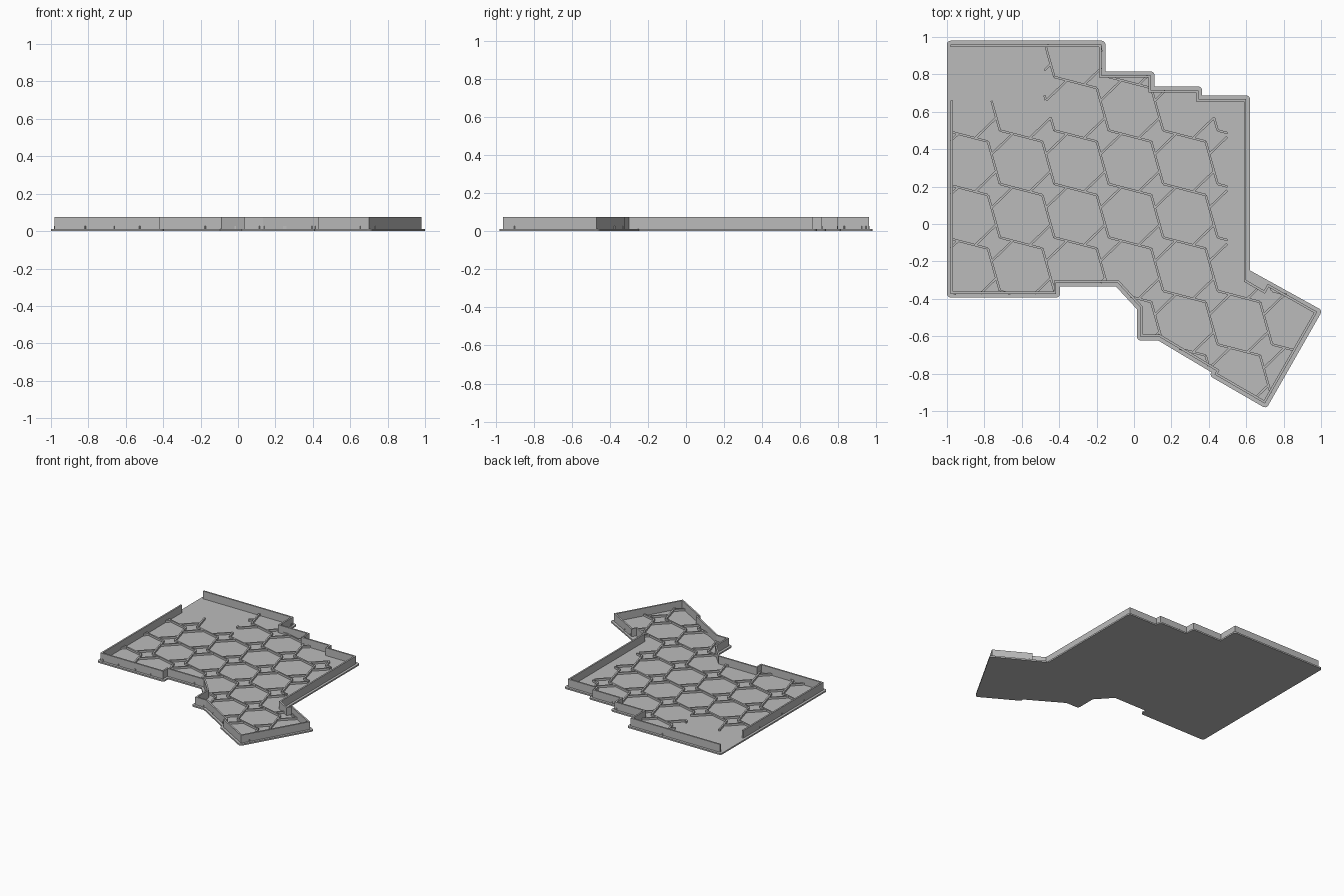
import bpy
import bmesh
import math
from mathutils import Vector

if "Cube" in bpy.data.objects:
    bpy.data.objects.remove(bpy.data.objects["Cube"], do_unlink=True)

BASE_TOP, WALL_TOP, RIDGE_TOP = 0.012, 0.075, 0.028
LIP, WALL, RIDGE = 0.02, 0.013, 0.012

grey = bpy.data.materials.new("plain_grey")
grey.use_nodes = True
grey.diffuse_color = (0.5, 0.5, 0.5, 1)
grey.node_tree.nodes["Principled BSDF"].inputs["Base Color"].default_value = (0.5, 0.5, 0.5, 1)


def finish(bm, name):
    bmesh.ops.recalc_face_normals(bm, faces=bm.faces)
    mesh = bpy.data.meshes.new(name)
    bm.to_mesh(mesh)
    bm.free()
    mesh.materials.append(grey)
    obj = bpy.data.objects.new(name, mesh)
    bpy.context.collection.objects.link(obj)
    return obj


def prism(bm, points, low, high):
    face = bm.faces.new([bm.verts.new((p[0], p[1], low)) for p in points])
    top = bmesh.ops.extrude_face_region(bm, geom=[face])["geom"]
    bmesh.ops.translate(bm, vec=(0, 0, high - low),
                        verts=[v for v in top if isinstance(v, bmesh.types.BMVert)])


def normal(a, b):
    d = (b - a).normalized()
    return Vector((-d.y, d.x))


def rounded_offset(points, dist, steps=5):
    """Grow a clockwise outline, with arcs on its convex corners."""
    out = []
    for i, p in enumerate(points):
        n1 = normal(points[i - 1], p)
        n2 = normal(p, points[(i + 1) % len(points)])
        if n1.x * n2.y - n1.y * n2.x < 0:
            a = math.atan2(n1.y, n1.x)
            turn = n1.angle(n2)
            for k in range(steps + 1):
                t = a - turn * k / steps
                out.append(p + Vector((math.cos(t), math.sin(t))) * dist)
        else:
            out.append(p + (n1 + n2) * dist / (1 + n1.dot(n2)))
    return out


# Outline of the wall, clockwise from the back corner
outline = [Vector(p) for p in (
    (-.98, .96), (-.173, .96), (-.173, .795), (.09, .795), (.09, .715),
    (.344, .715), (.344, .667), (.60, .667), (.60, -.30), (.695, -.355),
    (.715, -.32), (.98, -.47), (.70, -.96), (.43, -.804), (.44, -.785),
    (.135, -.603), (.036, -.603), (.036, -.448), (-.088, -.314),
    (-.416, -.314), (-.416, -.373), (-.98, -.373))]

# Base plate: the outline without the wall's small jog, grown by a lip
bm = bmesh.new()
plate = outline[:8] + [Vector((.60, -.26))] + outline[11:]
prism(bm, rounded_offset(plate, LIP), 0, BASE_TOP)
finish(bm, "base_plate")

# Thin wall, left open beside the back corner
path = outline + [Vector((-.98, .66))]
inner = []
for i, p in enumerate(path):
    n1 = normal(path[max(i - 1, 0)], path[max(i, 1)])
    n2 = normal(path[min(i, len(path) - 2)], path[min(i + 1, len(path) - 1)])
    inner.append(p - (n1 + n2) * WALL / (1 + n1.dot(n2)))
bm = bmesh.new()
prism(bm, path + inner[::-1], BASE_TOP, WALL_TOP)
finish(bm, "perimeter_wall")


# Ridges forming a pattern of hexagons
def inside(p):
    hit = False
    for i, b in enumerate(outline):
        a = outline[i - 1]
        if (a.y > p.y) != (b.y > p.y) and p.x < a.x + (p.y - a.y) * (b.x - a.x) / (b.y - a.y):
            hit = not hit
    return hit


def wanted(p):
    if p.x < -.48 and p.y > .66:                    # plain back corner
        return False
    if -.7 < p.x < -.445 and .57 < p.y < .66:
        return False
    if p.x > .5 and p.y > -.25:                     # plain right strip
        return False
    if p.x > .35 and p.y > .57:
        return False
    return inside(p)


def ridge(bm, a, b):
    steps = 60
    start = None
    for k in range(steps + 2):
        ok = k <= steps and wanted(a.lerp(b, k / steps))
        if ok and start is None:
            start = k
        elif not ok and start is not None:
            if k - 1 > start:
                p, q = a.lerp(b, start / steps), a.lerp(b, (k - 1) / steps)
                side = normal(p, q) * RIDGE / 2
                prism(bm, [p + side, q + side, q - side, p - side], BASE_TOP, RIDGE_TOP)
            start = None


bm = bmesh.new()
across, down = Vector((.291, 0)), Vector((0, -.286))
for i in range(-1, 7):
    for j in range(-2, 6):
        cell = across * i + down * j
        a = Vector((-.781, .441)) + cell
        b = Vector((-.717, .50)) + cell
        ridge(bm, b, a + across)
        ridge(bm, a, b + down)
        ridge(bm, (a - down).lerp(b, .7), (b - across).lerp(a, .7))
        ridge(bm, b.lerp(a + across, .3), a.lerp(b + down, .3))
finish(bm, "hexagon_ridges")
